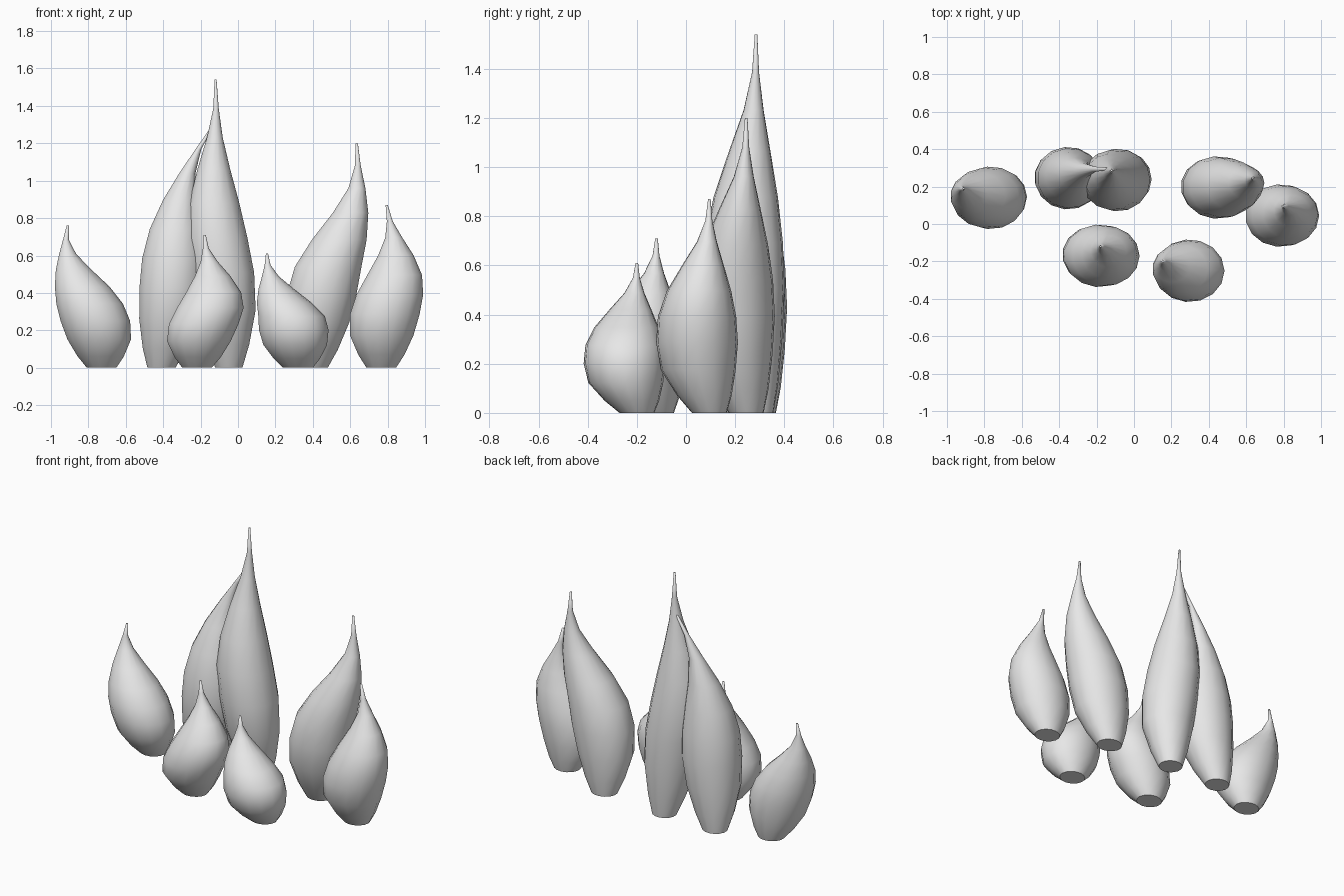
import bpy
import bmesh
from math import cos, sin, tau

cube = bpy.data.objects.get("Cube")
if cube:
    bpy.data.objects.remove(cube, do_unlink=True)

SIDES = 15
DEPTH_RATIO = 0.89

# Shared flame outline: height fraction, radius, forward bulge
PROFILE = [(0, .08, 0), (.08, .125, .02), (.2, .172, .045), (.33, .188, .05),
           (.45, .18, .05), (.57, .148, .042), (.69, .096, .026),
           (.8, .046, .01), (.9, .016, .002), (1, .006, 0)]

# Height fractions at which every flame's sideways sway is given
SWAY_LEVELS = [0, .25, .45, .6, .75, .88, 1]

# Name: height, root depth position, girth, sideways sway
FLAMES = {
    "flame_far_right": (.76, .19, 1, [-.73, -.75, -.795, -.845, -.9, -.92, -.91]),
    "flame_tallest": (1.54, .285, .92, [-.05, -.07, -.115, -.13, -.128, -.118, -.12]),
    "flame_back_right": (1.3, .295, .95, [-.41, -.36, -.345, -.33, -.293, -.225, -.13]),
    "flame_back_left": (1.2, .245, 1, [.4, .43, .48, .555, .625, .64, .635]),
    "flame_far_left": (.87, .095, 1, [.765, .77, .81, .84, .84, .815, .795]),
    "flame_front_right": (.71, -.12, 1, [-.22, -.205, -.15, -.13, -.145, -.17, -.178]),
    "flame_front_left": (.61, -.2, 1, [.32, .3, .285, .235, .185, .16, .155]),
}


def make_material(name, color):
    material = bpy.data.materials.new(name)
    material.use_nodes = True
    material.diffuse_color = color
    material.node_tree.nodes["Principled BSDF"].inputs["Base Color"].default_value = color
    return material


def sway_at(level, sway):
    """Smoothly interpolate the sideways position at a height fraction."""
    last = len(sway) - 1
    i = 0
    while i < last - 1 and level > SWAY_LEVELS[i + 1]:
        i += 1
    span = SWAY_LEVELS[i + 1] - SWAY_LEVELS[i]
    u = (level - SWAY_LEVELS[i]) / span

    def slope(k):
        low, high = max(k - 1, 0), min(k + 1, last)
        return (sway[high] - sway[low]) / (SWAY_LEVELS[high] - SWAY_LEVELS[low])

    start = (1 + 2 * u) * (1 - u) ** 2 * sway[i] + u * (1 - u) ** 2 * span * slope(i)
    end = u * u * (3 - 2 * u) * sway[i + 1] + u * u * (u - 1) * span * slope(i + 1)
    return start + end


def make_flame(name, height, root_y, girth, sway, material):
    bm = bmesh.new()
    rings = []
    for level, radius, bulge in PROFILE:
        x, y = sway_at(level, sway), root_y - bulge
        rings.append([bm.verts.new((x + radius * girth * cos(tau * k / SIDES),
                                    y + radius * DEPTH_RATIO * sin(tau * k / SIDES),
                                    level * height)) for k in range(SIDES)])
    # Skin between neighbouring rings
    for lower, upper in zip(rings, rings[1:]):
        for k in range(SIDES):
            n = (k + 1) % SIDES
            bm.faces.new((lower[k], lower[n], upper[n], upper[k]))
    # Flat foot and blunt tip
    bm.faces.new(rings[0][::-1])
    bm.faces.new(rings[-1])
    for face in bm.faces:
        face.smooth = True
    # Keep the rim of the foot crisp
    for edge in bm.edges:
        if all(v in rings[0] for v in edge.verts):
            edge.smooth = False
    mesh = bpy.data.meshes.new(name)
    bm.to_mesh(mesh)
    bm.free()
    mesh.materials.append(material)
    flame = bpy.data.objects.new(name, mesh)
    bpy.context.collection.objects.link(flame)
    return flame


light_grey = make_material("light_grey", (.8, .8, .8, 1))
for name, (height, root_y, girth, sway) in FLAMES.items():
    make_flame(name, height, root_y, girth, sway, light_grey)
